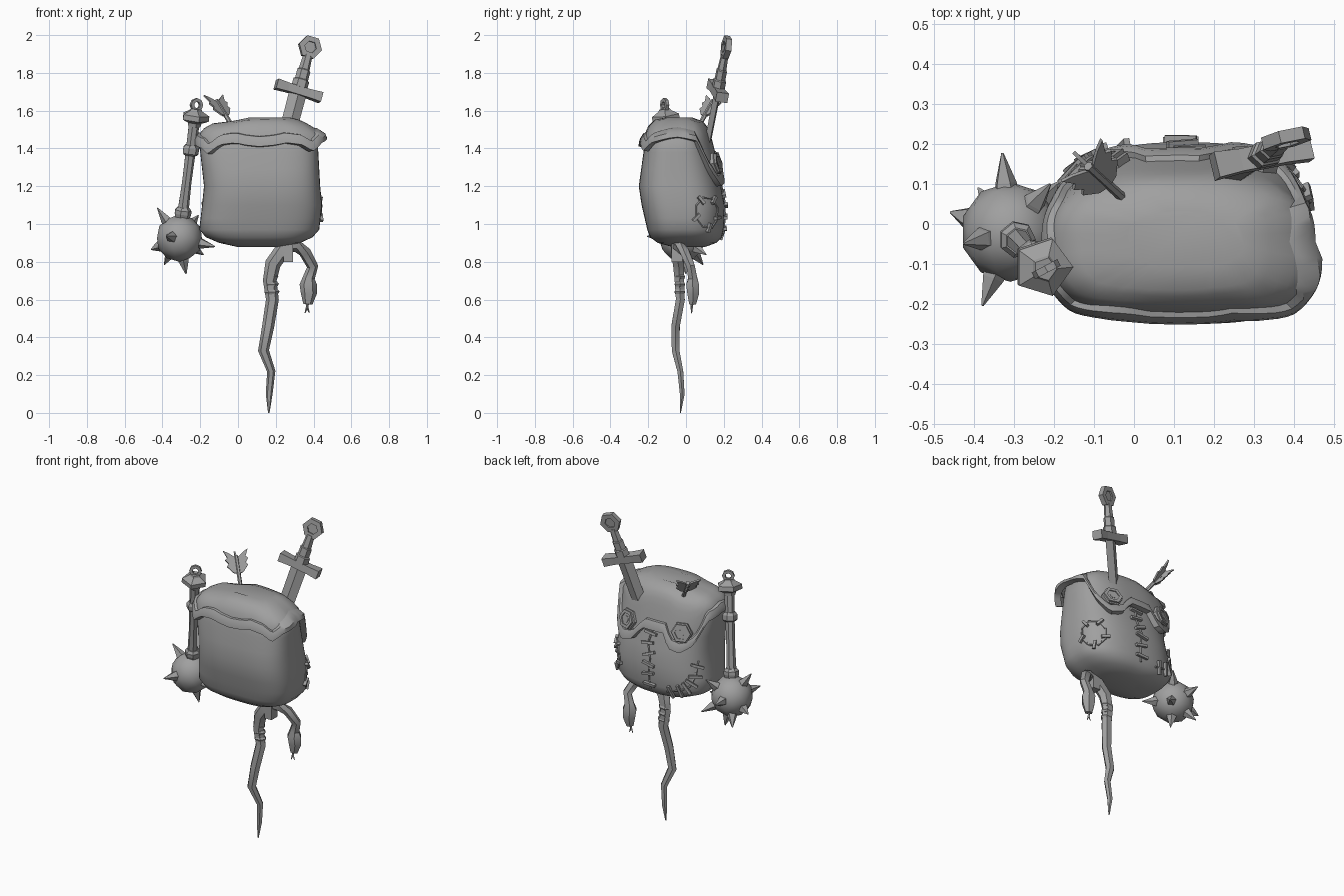
import bpy, bmesh, math
from mathutils import Vector, Matrix

if "Cube" in bpy.data.objects:
    bpy.data.objects.remove(bpy.data.objects["Cube"])

grey = bpy.data.materials.new("plain grey")
grey.diffuse_color = (0.35, 0.35, 0.35, 1)
grey.use_nodes = True
grey.node_tree.nodes["Principled BSDF"].inputs["Base Color"].default_value = grey.diffuse_color


def finish(name, bm, smooth=None):
    bmesh.ops.recalc_face_normals(bm, faces=bm.faces)
    me = bpy.data.meshes.new(name)
    bm.to_mesh(me)
    bm.free()
    me.materials.append(grey)
    ob = bpy.data.objects.new(name, me)
    bpy.context.collection.objects.link(ob)
    if smooth:
        bpy.ops.object.select_all(action='DESELECT')
        ob.select_set(True)
        bpy.context.view_layer.objects.active = ob
        bpy.ops.object.shade_smooth_by_angle(angle=math.radians(smooth))
    return ob


def loft(name, rings, caps=(True, True), smooth=None):
    bm = bmesh.new()
    rows = [[bm.verts.new(p) for p in r] for r in rings]
    n = len(rows[0])
    for a, b in zip(rows, rows[1:]):
        for i in range(n):
            j = (i + 1) % n
            bm.faces.new((a[i], a[j], b[j], b[i]))
    for row, cap in zip((rows[0], rows[-1]), caps):
        if cap:
            bm.faces.new(row)
    return finish(name, bm, smooth)


def frame(origin, z, x=(1, 0, 0)):
    z = Vector(z).normalized()
    x = Vector(x)
    x = (x - z * x.dot(z)).normalized()
    m = Matrix((x, z.cross(x), z)).transposed().to_4x4()
    m.translation = Vector(origin)
    return m


def turned(name, m, profile, n, flat=1.0, smooth=None):
    # profile: (radius, height) pairs turned about the local z axis
    rings = [[m @ Vector((r * math.cos(i * math.tau / n), flat * r * math.sin(i * math.tau / n), h))
              for i in range(n)] for r, h in profile]
    return loft(name, rings, smooth=smooth)


def box(name, m, size):
    bm = bmesh.new()
    bmesh.ops.create_cube(bm, size=1, matrix=m @ Matrix.Diagonal((*size, 1)))
    return finish(name, bm)


def tube(name, pts, n=6, flat=1.0, smooth=None):
    # pts: (x, y, z, radius) along the path
    rings = []
    for i, p in enumerate(pts):
        a, b = pts[max(i - 1, 0)], pts[min(i + 1, len(pts) - 1)]
        d = Vector(b[:3]) - Vector(a[:3])
        ref = (1, 0, 0) if abs(d.normalized().x) < 0.85 else (0, 0, 1)
        m = frame(p[:3], d, ref)
        rings.append([m @ Vector((p[3] * math.cos(k * math.tau / n),
                                  p[3] * flat * math.sin(k * math.tau / n), 0)) for k in range(n)])
    return loft(name, rings, smooth=smooth)


def ring(name, m, R, r, n, k=4):
    bm = bmesh.new()
    g = [[bm.verts.new(m @ Vector(((R + r * math.cos(b)) * math.cos(a),
                                   (R + r * math.cos(b)) * math.sin(a), r * math.sin(b))))
          for b in [math.pi / 4 + j * math.tau / k for j in range(k)]]
         for a in [i * math.tau / n for i in range(n)]]
    for i in range(n):
        for j in range(k):
            bm.faces.new((g[i][j], g[(i + 1) % n][j], g[(i + 1) % n][(j + 1) % k], g[i][(j + 1) % k]))
    return finish(name, bm)


def lerp_table(table, t):
    for a, b in zip(table, table[1:]):
        if t <= b[0]:
            f = max(0, (t - a[0]) / (b[0] - a[0]))
            return [u + (v - u) * f for u, v in zip(a[1:], b[1:])]
    return table[-1][1:]


# Bag section limits by height: z, left, right, front, back
BAG = [(.878, .0, .24, -.07, .1), (.9, -.1, .33, -.15, .16), (.93, -.17, .395, -.19, .19),
       (.97, -.205, .43, -.205, .2), (1.1, -.19, .445, -.235, .205), (1.2, -.18, .435, -.25, .185),
       (1.38, -.2, .425, -.225, .14), (1.47, -.195, .42, -.205, .115), (1.51, -.17, .37, -.185, .095),
       (1.54, -.12, .31, -.15, .065), (1.552, .02, .25, -.08, .01)]


def skin(deg, z, off=0.0):
    x0, x1, y0, y1 = lerp_table(BAG, z)
    c, s = math.cos(math.radians(deg)), math.sin(math.radians(deg))
    e = 2 / 2.6 if s > 0 else 2 / 3.3
    p = Vector(((x0 + x1) / 2 + (x1 - x0) / 2 * math.copysign(abs(c) ** e, c),
                (y0 + y1) / 2 + (y1 - y0) / 2 * math.copysign(abs(s) ** e, s), z))
    return p + off * Vector((c, s, 0))


def skin_frame(deg, z, off=0.0):
    t = skin(deg + 2, z) - skin(deg - 2, z)
    n = t.cross(skin(deg, z + .02) - skin(deg, z - .02)).normalized()
    return frame(skin(deg, z) + n * off, n, t)


SEG = [i * 5 for i in range(72)]
heights = [.878, .888, .9, .93, .97, 1.03, 1.1, 1.2, 1.29, 1.38, 1.47, 1.505]
loft("bag_body", [[skin(a, z) for a in SEG] for z in heights], smooth=50)

# Flap lower edge by angle around the bag
EDGE = [(0, 1.46), (25, 1.44), (42, 1.28), (58, 1.2), (74, 1.22), (84, 1.31), (100, 1.31), (108, 1.23),
        (122, 1.21), (138, 1.26), (152, 1.4), (180, 1.43), (215, 1.4), (226, 1.37), (243, 1.42), (258, 1.43),
        (270, 1.41), (285, 1.43), (300, 1.42), (314, 1.385), (330, 1.43), (360, 1.46)]


def edge(a):
    return lerp_table(EDGE, a)[0]


def flare(a):
    # the front right corner of the flap stands out a little
    return .022 * max(0, math.cos(math.radians((a - 335) * 1.8))) if 285 < a < 385 else 0


flap_rows = []
for s in (0, .2, .4, .55, .7, .82, .92, 1):
    row = [skin(a, edge(a) + (1.55 - edge(a)) * s, .014 + flare(a) * (1 - s)) for a in SEG]
    # slight dip over the left half of the top
    flap_rows.append([p + Vector((0, 0, .014 * s - .022 * s * max(0, min(1, (.06 - p.x) / .1)))) for p in row])
loft("flap", flap_rows, caps=(False, True), smooth=60)
rim = [(.0, .057), (.028, .052), (.036, .027), (.034, .0), (-.005, -.004)]
loft("flap_rim", [[skin(a, edge(a) + h, o + flare(a)) for a in SEG] for o, h in rim],
     caps=(False, False), smooth=35)

# Flap buttons
for x_deg, z in ((62, 1.315), (121, 1.325)):
    m = skin_frame(x_deg, z, .015)
    turned("button_base", m, [(.065, -.02), (.065, .012), (.05, .02)], 6)
    ring("button_ring", m @ Matrix.Translation((0, 0, .016)), .048, .014, 6)
    turned("button_stud", m, [(.022, .0), (.02, .022)], 6)


# Seams with cross stitches
def seam(name, path, stitches, length=.08):
    tube(name, [(*skin(a, z, .003), .006) for a, z in path], 5)
    for i in range(stitches):
        t = (i + .5) / stitches * (len(path) - 1)
        k = int(t)
        (a0, z0), (a1, z1) = path[k], path[k + 1]
        f = t - k
        m = skin_frame(a0 + (a1 - a0) * f, z0 + (z1 - z0) * f, .008)
        d = m.to_3x3().inverted() @ (skin(a1, z1) - skin(a0, z0))
        turn = math.atan2(d.y, d.x) + math.pi / 2 + .12 * (-1) ** i
        box("stitch", m @ Matrix.Rotation(turn, 4, 'Z'), (length, .016, .018))


seam("back_seam", [(90, 1.31), (89, 1.22), (91, 1.13), (90, 1.04), (90, .94)], 6)
seam("curved_seam", [(106, .95), (122, .97), (136, 1.0), (146, 1.06), (152, 1.15)], 6)
patch = [(31 + 20 * math.cos(i * math.tau / 8 + .3), 1.06 + .085 * math.sin(i * math.tau / 8 + .3))
         for i in range(9)]
seam("side_patch", patch, 5, .05)

# Sword: blade, guard, wrapped grip and ring pommel
sw = frame((.32, .168, 1.705), (.065, .048, .245), (.245, .05, -.065))
turned("sword_blade", sw, [(.012, -.5), (.045, -.4), (.048, 0)], 4, flat=.38)
loft("sword_guard", [[sw @ Vector((x, y * w, z * w)) for y, z in
                      ((-.03, -.024), (.03, -.024), (.03, .024), (-.03, .024))]
                     for x, w in ((-.126, 1.1), (-.06, .95), (.06, .95), (.126, 1.1))])
turned("sword_grip", sw, [(.044, .02), (.044, .06), (.036, .065), (.036, .115), (.03, .12), (.025, .2)],
       6, .8)
pm = sw @ Matrix.Translation((0, 0, .243)) @ Matrix.Rotation(math.pi / 2, 4, 'X')
ring("sword_pommel", pm, .048, .022, 6)
turned("pommel_core", pm, [(.04, -.006), (.04, .006)], 6)

# Spiked mace: shaft, collars, cap, hanging loop, ball and spikes
ball = Vector((-.31, -.02, .925))
top = Vector((-.228, -.108, 1.57))
mc = frame(ball, top - ball)
L = (top - ball).length
turned("mace_shaft", mc, [(.032, .1), (.026, .3), (.03, L)], 7, smooth=40)
turned("mace_lower_collar", mc, [(.04, .11), (.046, .13), (.046, .15), (.034, .165)], 7)
turned("mace_strap", mc, [(.034, L - .21), (.044, L - .2), (.044, L - .17), (.034, L - .155)], 7)
turned("mace_cap", mc, [(.035, L - .055), (.04, L - .035), (.076, L - .02), (.076, L + .008),
                        (.036, L + .03), (.03, L + .04)], 5)
ring("mace_loop", frame(top + Vector((.008, -.005, .06)), (.45, -.85, 0)), .027, .013, 8)
bm = bmesh.new()
bmesh.ops.create_icosphere(bm, subdivisions=2, radius=.125, matrix=Matrix.Translation(ball))
finish("mace_ball", bm, 40)
for d in [(-.12, -.03, .165), (-.15, .05, -.06), (.035, .02, -.19), (.19, -.05, -.045), (-.07, -.185, .01),
          (-.02, .2, .02), (.1, .12, .12), (-.08, .11, -.14), (.13, .13, -.09)]:
    tip = min(Vector(d).length, .2)
    turned("mace_spike", frame(ball, d, (.3, .5, .8)), [(.032, .105), (.028, .125), (.003, tip)], 5)

# Arrow with ragged feathers
tail, base = Vector((-.115, .145, 1.655)), Vector((.0, .04, 1.47))
ar = frame(base, tail - base, (1, 1, 0))
AL = (tail - base).length
turned("arrow_shaft", ar, [(.012, -.05), (.012, AL)], 6)
vane = [(0, -.11), (.03, -.10), (.062, -.06), (.05, -.045), (.068, -.02), (.054, -.008), (.072, .035),
        (.045, .02), (.02, .0), (0, -.02)]
for angle, size in ((0, 1), (180, 1), (90, .5)):
    r = ar @ Matrix.Rotation(math.radians(angle), 4, 'Z')
    loft("arrow_feather", [[r @ Vector((x * size, y, AL + z)) for x, z in vane] for y in (-.005, .005)])

# Snake hanging under the bag
tube("snake_tail", [(.27, -.045, .91, .036), (.235, -.05, .86, .042), (.185, -.04, .79, .042),
                    (.168, -.035, .7, .036), (.182, -.03, .6, .034), (.16, -.055, .46, .032),
                    (.135, -.055, .33, .029), (.176, -.03, .22, .022), (.165, -.02, .1, .018),
                    (.163, -.03, 0.0, .004)], 6, .8, 35)
tube("snake_neck", [(.24, -.05, .89, .034), (.31, -.04, .885, .034), (.355, -.005, .85, .033),
                    (.395, .025, .775, .03), (.375, .035, .715, .032), (.372, .035, .68, .046),
                    (.375, .038, .63, .042), (.37, .035, .575, .024)], 6, .85, 35)
for s in (-1, 1):
    tube("snake_tongue", [(.368, .032, .59, .009), (.366, .03, .56, .007),
                          (.366 + .012 * s, .03, .528, .002)], 4)
for i in range(3):
    turned("snake_ridge", frame((.174 + .003 * i, -.033, .72 - .04 * i), (.08, 0, -1)),
           [(.032, -.012), (.04, 0), (.032, .012)], 6, .8)
# Strap that holds the snake
box("snake_strap", frame((.265, -.048, .855), (0, 0, 1)), (.05, .06, .11))
